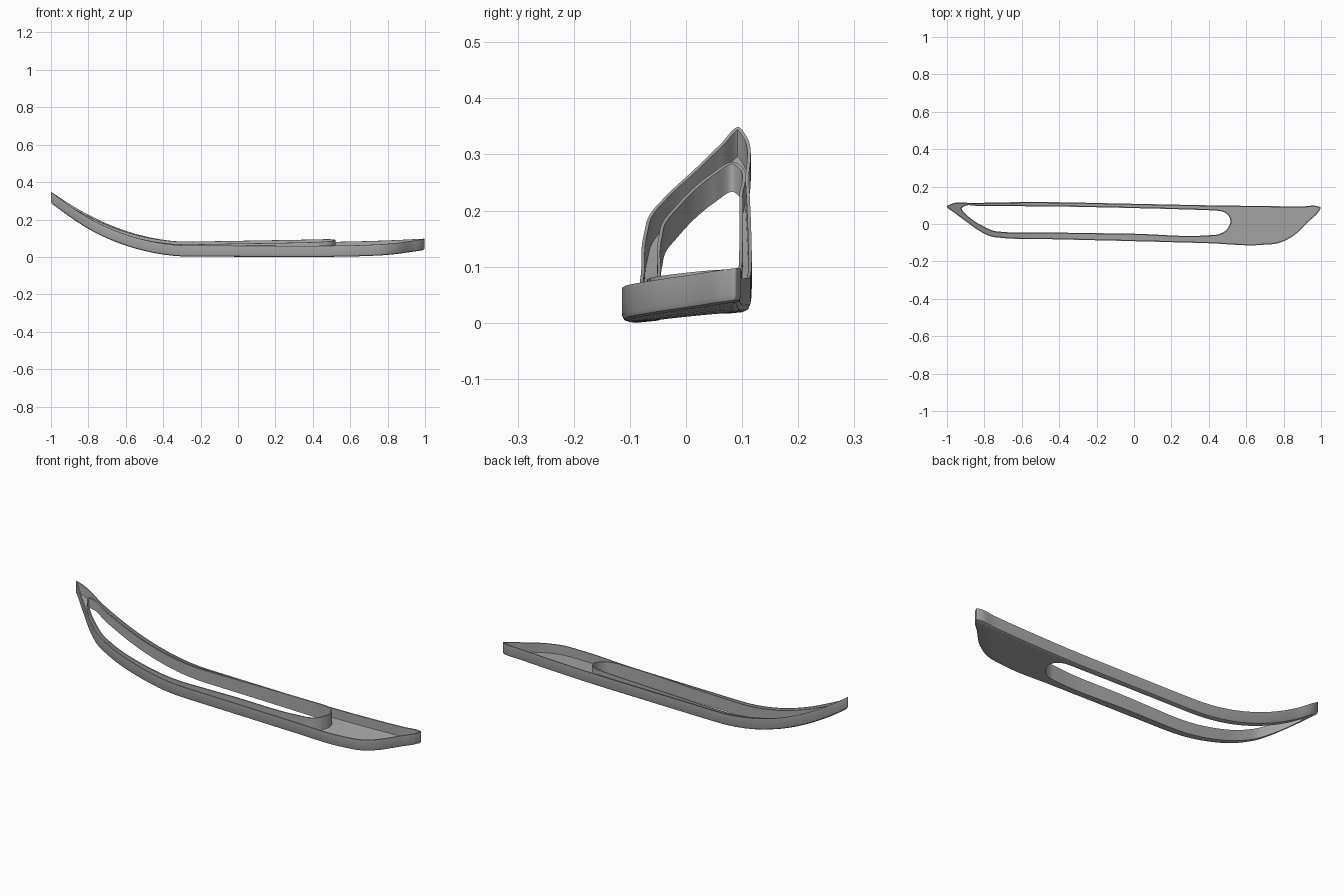
import bpy
import bmesh
import math
from mathutils import Vector

default_cube = bpy.data.objects.get("Cube")
if default_cube:
    bpy.data.objects.remove(default_cube, do_unlink=True)

STEPS = 10          # samples between neighbouring control points
WALL = 0.006        # thickness of the upright walls
FLOOR = 0.012       # floor thickness and lower edge rounding
RIM_HEIGHT = 0.06

# Paired plan points, anticlockwise: outer rim x, y, then slot x, y
PLAN = [
    (-1, .095, -.92, .085), (-.96, .06, -.895, .05),
    (-.9, .015, -.86, .02), (-.83, -.035, -.8, -.015),
    (-.77, -.065, -.755, -.035), (-.7, -.075, -.69, -.043),
    (-.5, -.08, -.5, -.045), (0, -.092, 0, -.052),
    (.4, -.103, .4, -.06), (.68, -.112, .45, -.055),
    (.78, -.1, .49, -.035), (.85, -.065, .508, -.01),
    (.93, .01, .515, .01), (.99, .07, .515, .02),
    (.998, .088, .513, .028), (.98, .095, .505, .045),
    (.9, .094, .48, .063), (.7, .096, .43, .072),
    (.4, .1, .38, .074), (0, .108, 0, .085),
    (-.6, .117, -.6, .095), (-.85, .112, -.82, .095),
    (-.98, .106, -.91, .093),
]


def smooth_loop(points):
    """Closed smooth curve through unevenly spaced points."""
    count = len(points)
    tangents = []
    for i, p in enumerate(points):
        before = p - points[i - 1]
        after = points[(i + 1) % count] - p
        a, b = before.length, after.length
        tangents.append((before / a * b + after / b * a) / (a + b))
    loop = []
    for i, p in enumerate(points):
        j = (i + 1) % count
        q = points[j]
        span = (q - p).length
        for k in range(STEPS):
            t = k / STEPS
            ease = t * t * (3 - 2 * t)
            loop.append(p.lerp(q, ease)
                        + tangents[i] * span * t * (1 - t) ** 2
                        - tangents[j] * span * t * t * (1 - t))
    return loop


def inset(loop, distance):
    """Move every point of an anticlockwise loop inward."""
    result = []
    for i, p in enumerate(loop):
        along = (loop[(i + 1) % len(loop)] - loop[i - 1]).normalized()
        result.append(p + Vector((-along.y, along.x)) * distance)
    return result


def base_height(p):
    """Underside surface: swept-up left end, slight lift at the right."""
    sweep = 0.48 * min(0, p.x + 0.25) ** 2
    lift = 0.04 * max(0, p.x - 0.3) ** 2
    return sweep + lift + 0.1 * (p.y + 0.11)


def ring(loop, height):
    return [Vector((p.x, p.y, base_height(p) + (height(p) if callable(height) else height)))
            for p in loop]


def bands(first, last, height, steps=5):
    """Intermediate rings so that the floor follows the sweep."""
    return [ring([a.lerp(b, k / steps) for a, b in zip(first, last)], height)
            for k in range(steps + 1)]


def collar_height(p):
    return 0.068 + 0.02 * p.x


def build_body(name, rings, material):
    bm = bmesh.new()
    rows = [[bm.verts.new(co) for co in row] for row in rings]
    for r, row in enumerate(rows):
        following = rows[(r + 1) % len(rows)]
        for i in range(len(row)):
            j = (i + 1) % len(row)
            bm.faces.new((row[i], row[j], following[j], following[i]))
    lowest = min(v.co.z for v in bm.verts)
    bmesh.ops.translate(bm, verts=bm.verts, vec=(0, 0, -lowest))
    bmesh.ops.recalc_face_normals(bm, faces=bm.faces)
    mesh = bpy.data.meshes.new(name)
    bm.to_mesh(mesh)
    bm.free()
    mesh.materials.append(material)
    body = bpy.data.objects.new(name, mesh)
    bpy.context.collection.objects.link(body)
    bpy.ops.object.select_all(action="DESELECT")
    body.select_set(True)
    bpy.context.view_layer.objects.active = body
    bpy.ops.object.shade_smooth_by_angle(angle=math.radians(35))
    return body


grey = bpy.data.materials.new("plain_grey")
grey.use_nodes = True
grey.diffuse_color = (0.4, 0.4, 0.4, 1)
grey.node_tree.nodes["Principled BSDF"].inputs["Base Color"].default_value = grey.diffuse_color

outer = smooth_loop([Vector(p[:2]) for p in PLAN])
slot = smooth_loop([Vector(p[2:]) for p in PLAN])
outer_inside = inset(outer, WALL)
slot_outside = inset(slot, -WALL)
ease = FLOOR * 0.3

# Outer wall with a rounded lower edge
rings = [ring(inset(outer, ease), ease), ring(outer, FLOOR),
         ring(outer, RIM_HEIGHT), ring(outer_inside, RIM_HEIGHT)]
# Channel floor
rings += bands(outer_inside, slot_outside, FLOOR)
# Raised collar around the slot
rings += [ring(slot_outside, collar_height), ring(slot, collar_height)]
# Underside
rings += bands(slot, inset(outer, FLOOR), 0)

build_body("curved_trim_frame", rings, grey)
